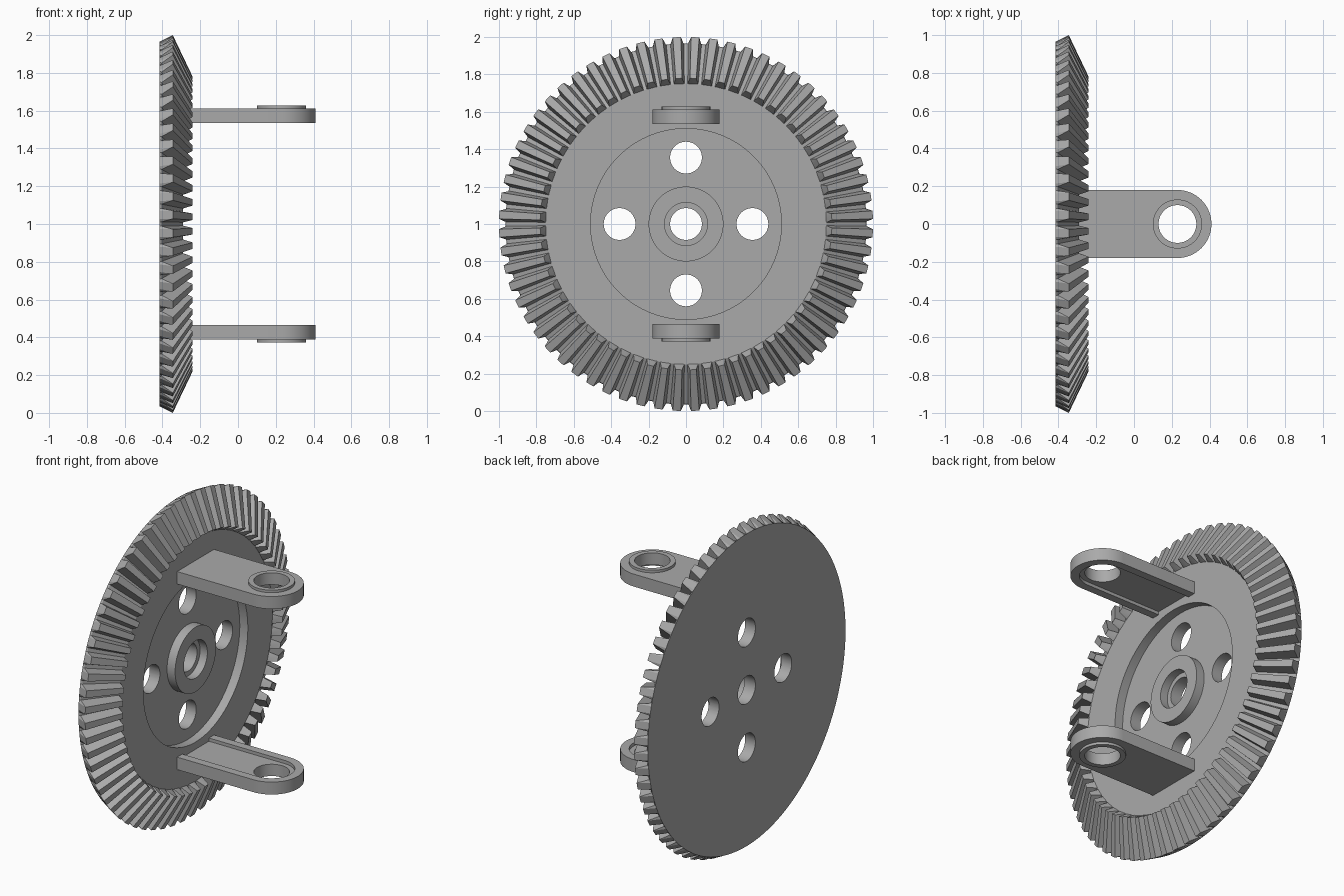
import bpy, bmesh
from math import sin, cos, pi, radians
from mathutils import Vector

cube = bpy.data.objects.get("Cube")
if cube:
    bpy.data.objects.remove(cube)

grey = bpy.data.materials.new("light grey")
grey.use_nodes = True
colour = (0.40, 0.40, 0.40, 1)
grey.diffuse_color = colour
grey.node_tree.nodes["Principled BSDF"].inputs["Base Color"].default_value = colour

TEETH = 64
FACE, FLOOR, BACK = -0.29, -0.345, -0.415
EYE_X, EYE_R, HOLE_R, BOSS_R = 0.23, 0.18, 0.10, 0.13


def make_object(name, bm):
    bmesh.ops.remove_doubles(bm, verts=bm.verts, dist=1e-5)
    bmesh.ops.recalc_face_normals(bm, faces=bm.faces)
    mesh = bpy.data.meshes.new(name)
    bm.to_mesh(mesh)
    bm.free()
    obj = bpy.data.objects.new(name, mesh)
    bpy.context.collection.objects.link(obj)
    mesh.materials.append(grey)
    return obj


def activate(obj):
    bpy.ops.object.select_all(action='DESELECT')
    obj.select_set(True)
    bpy.context.view_layer.objects.active = obj


def shade(obj):
    activate(obj)
    bpy.ops.object.shade_smooth_by_angle(angle=radians(20))


def cut(obj, cutter):
    cutter.hide_render = True
    mod = obj.modifiers.new("cut", 'BOOLEAN')
    mod.operation, mod.solver, mod.object = 'DIFFERENCE', 'EXACT', cutter
    activate(obj)
    bpy.ops.object.modifier_apply(modifier=mod.name)
    bpy.data.objects.remove(cutter)


def prism(name, outline, depth):
    """Extrude a closed loop of points along the depth vector."""
    bm = bmesh.new()
    face = bm.faces.new([bm.verts.new(p) for p in outline])
    new = bmesh.ops.extrude_face_region(bm, geom=[face])["geom"]
    bmesh.ops.translate(bm, vec=Vector(depth),
                        verts=[v for v in new if isinstance(v, bmesh.types.BMVert)])
    return make_object(name, bm)


def loft(name, columns):
    """Join closed profiles, each to the next, around a full turn."""
    bm = bmesh.new()
    rings = [[bm.verts.new(p) for p in c] for c in columns]
    n = len(rings[0])
    for i, a in enumerate(rings):
        b = rings[(i + 1) % len(rings)]
        for j in range(n):
            k = (j + 1) % n
            bm.faces.new((a[j], a[k], b[k], b[j]))
    bmesh.ops.dissolve_degenerate(bm, dist=1e-5, edges=bm.edges)
    return make_object(name, bm)


def circle(radius, steps=64):
    return [(radius * cos(2 * pi * i / steps), radius * sin(2 * pi * i / steps))
            for i in range(steps)]


# Toothed disc: tip and root profiles alternate around the x axis
tip = [(-0.345, 1.0), (-0.24, 0.78)]
root = [(-0.405, 0.96), (FACE - 0.001, 0.752)]
body = [(FACE, 0.75), (FACE, 0.51), (FLOOR, 0.51), (FLOOR, 0.2), (FACE, 0.2),
        (FACE, 0.115), (-0.34, 0.115), (-0.34, 0.085), (BACK, 0.085), (BACK, 0.965)]
columns = []
for t in range(TEETH):
    for offset, crest in ((0.12, root), (0.28, tip), (0.72, tip), (0.88, root)):
        # a valley sits at the very top
        a = 2 * pi * (t + offset) / TEETH
        columns.append([(x, r * sin(a), 1 + r * cos(a)) for x, r in crest + body])
gear = loft("bevel_gear_disc", columns)

# Four round holes through the web
for y, z in ((0.355, 0), (-0.355, 0), (0, 0.355), (0, -0.355)):
    outline = [(-0.6, y + p, 1 + z + q) for p, q in circle(0.085)]
    cut(gear, prism("hole_cutter", outline, (0.5, 0, 0)))
shade(gear)


def stadium(start, radius, z):
    """Straight sided outline with a round end about the eye."""
    arc = [(EYE_X + radius * sin(pi * i / 32), -radius * cos(pi * i / 32), z)
           for i in range(33)]
    return [(start, -radius, z)] + arc + [(start, radius, z)]


# Two mirrored brackets with a recessed inner side and a raised eye
for side, label in ((1, "upper"), (-1, "lower")):
    inner, outer = 1 + side * 0.535, 1 + side * 0.612
    arm = prism(label + "_bracket", stadium(FACE - 0.01, EYE_R, inner),
                (0, 0, outer - inner))
    cut(arm, prism("slot_cutter", stadium(FACE - 0.1, BOSS_R, inner - side * 0.05),
                   (0, 0, side * 0.07)))
    cut(arm, prism("eye_cutter", [(EYE_X + p, q, inner - side * 0.1)
                                  for p, q in circle(HOLE_R)], (0, 0, side * 0.3)))
    shade(arm)
    top = outer + side * 0.016
    low = outer - side * 0.003
    inside, outside = circle(HOLE_R), circle(BOSS_R)
    boss = loft(label + "_eye_boss", [
        [(EYE_X + p[0], p[1], low), (EYE_X + q[0], q[1], low),
         (EYE_X + q[0], q[1], top), (EYE_X + p[0], p[1], top)]
        for p, q in zip(inside, outside)])
    shade(boss)
